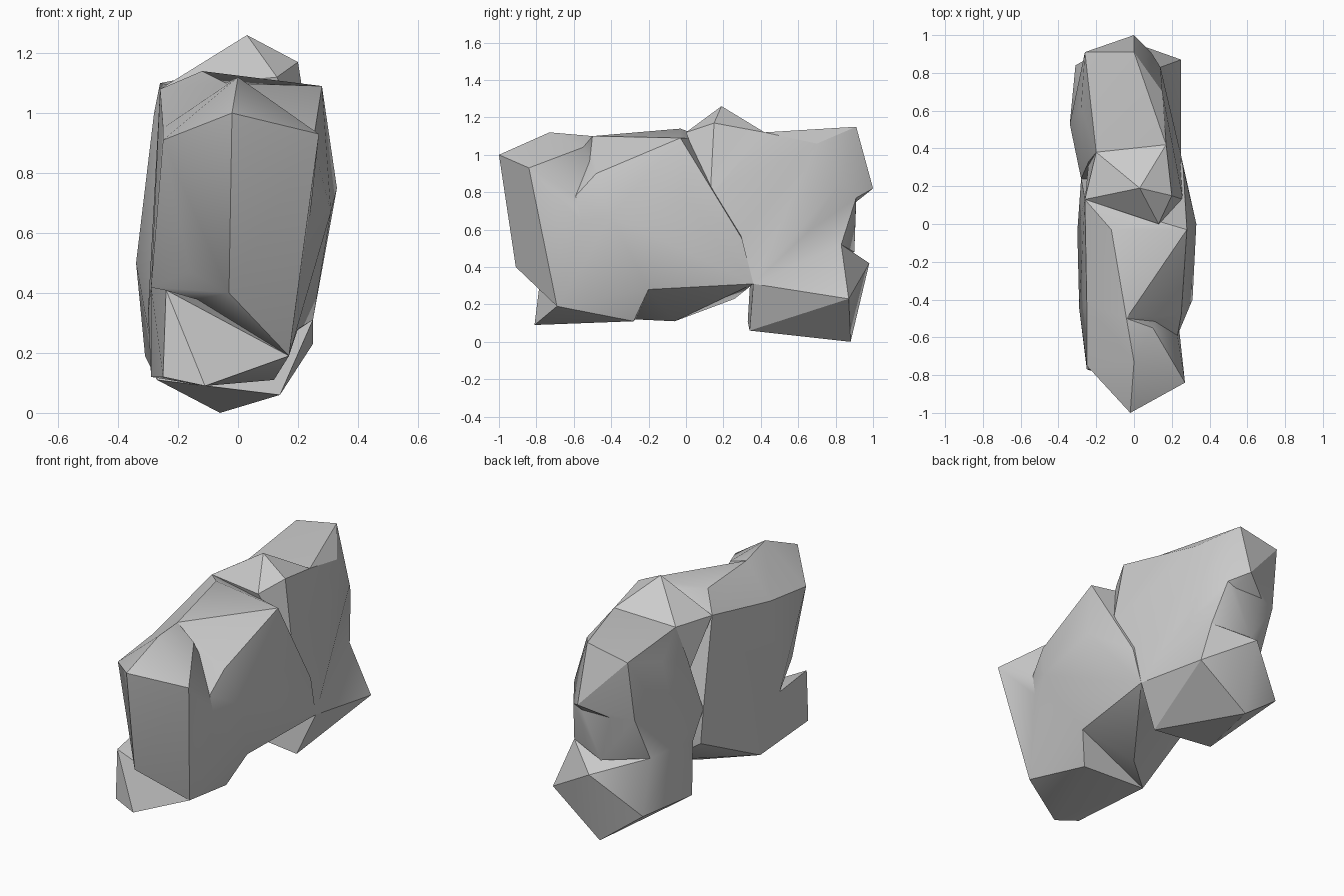
import bpy
import bmesh
import math

cube = bpy.data.objects.get("Cube")
if cube:
    bpy.data.objects.remove(cube, do_unlink=True)

# Single stone colour
stone = bpy.data.materials.new("stone_grey")
stone.use_nodes = True
stone_colour = (0.6, 0.6, 0.6, 1)
stone.diffuse_color = stone_colour
stone.node_tree.nodes["Principled BSDF"].inputs["Base Color"].default_value = stone_colour


def chunk(name, corners):
    """Make one faceted chunk of stone as the convex hull of its corners."""
    bm = bmesh.new()
    for corner in corners:
        bm.verts.new(corner)
    hull = bmesh.ops.convex_hull(bm, input=bm.verts[:])
    unused = {v for v in hull["geom_interior"] + hull["geom_unused"]
              if isinstance(v, bmesh.types.BMVert)}
    bmesh.ops.delete(bm, geom=list(unused), context="VERTS")
    bmesh.ops.recalc_face_normals(bm, faces=bm.faces[:])
    mesh = bpy.data.meshes.new(name)
    bm.to_mesh(mesh)
    bm.free()
    mesh.materials.append(stone)
    part = bpy.data.objects.new(name, mesh)
    bpy.context.collection.objects.link(part)
    return part


# Corners shared by neighbouring chunks
front_toe = (.17, -.69, .19)
left_notch = (.23, -.59, .78)
left_bulge = (.31, -.4, .67)
right_shelf = (-.29, -.45, .42)
front_overhang = (-.24, -.77, .41)
right_shoulder = (-.25, -.42, .95)
right_saddle = (-.26, .13, 1.08)
left_saddle = (.26, .13, .79)
left_haunch = (.25, .36, .31)
front_belly = (.12, -.28, .11)
left_belly = (.2, -.2, .28)
right_belly = (-.29, -.27, .12)
right_groove = (-.28, .24, .58)
right_haunch = (-.29, .35, .44)
crest_left = (.17, .42, 1.12)
crest_right = (-.2, .38, 1.09)
rear_flank = (-.34, .53, .5)
rear_corner = (-.28, .73, .48)
rear_notch = (.14, .83, .52)
lip_left = (.09, .91, .77)
lip_right = (-.15, .91, .75)
rear_edge = (-.27, .86, .75)

# Middle of the boulder
boulder = chunk("boulder", [
    (-.04, -.5, 1.1), (.25, -.48, .9), (.28, -.03, 1.09), (-.12, -.03, 1.14),
    right_saddle, right_shoulder, (.33, 0, .75), left_bulge,
    left_notch, left_belly, right_belly, (-.05, -.06, .11),
    (-.3, -.04, .34), right_shelf, (-.05, .26, .23), left_haunch,
    (.26, .3, .55), (-.27, .25, .38), right_groove, left_saddle])

# Pointed front with its overhang
front_point = chunk("front_point", [
    (-.02, -1, 1), (.27, -.84, .93), (0, -.73, 1.12), (-.25, -.75, .91),
    (-.03, -.91, .4), (-.16, -.75, .47), front_toe, left_notch, left_belly,
    (.1, -.55, 1.04), (-.04, -.5, 1.1), right_shoulder, right_shelf])

# Ledge below the overhang
front_ledge = chunk("front_ledge", [
    front_overhang, (-.11, -.81, .09), front_toe, (-.25, -.77, .12),
    right_belly, front_belly, left_belly, right_shelf])

# Lower left cheek joining the ledge to the side
left_cheek = chunk("left_cheek", [
    front_toe, front_belly, left_belly, left_bulge, left_notch,
    (0, -.5, .4)])

# Peak on top
crest = chunk("crest", [
    (.03, .19, 1.26), (.2, .15, 1.17), (.13, 0, 1.12), right_saddle,
    crest_left, crest_right, left_saddle, (-.24, .33, .8), (0, .2, .6)])

# Upper rear mass
rear_block = chunk("rear_block", [
    crest_left, crest_right, (-.14, .58, 1.1), (.15, .7, 1.06),
    (0, .91, 1.15), (-.26, .91, 1.1), (.14, .83, .86), (0, 1, .82),
    rear_edge, (-.28, .62, 1), lip_left, lip_right, rear_flank,
    left_saddle, left_haunch, (-.24, .33, .9), right_groove, (.26, .1, .5)])

# Recessed wall between the upper rear and the foot
rear_recess = chunk("rear_recess", [
    lip_left, lip_right, rear_edge, rear_notch, (-.08, .9, .48),
    rear_corner, rear_flank, right_groove, right_haunch,
    left_haunch, left_saddle])

# Lower rear foot
rear_foot = chunk("rear_foot", [
    (-.06, .88, 0), (.14, .34, .06), left_haunch, (.25, .87, .23),
    (-.06, .98, .42), (-.31, .84, .19), rear_corner, rear_flank,
    (-.27, .33, .11), right_haunch, rear_notch])

# Fuse the chunks into one solid rock
bpy.ops.object.select_all(action="DESELECT")
bpy.context.view_layer.objects.active = boulder
boulder.select_set(True)
for part in (front_point, front_ledge, left_cheek, crest,
             rear_block, rear_recess, rear_foot):
    union = boulder.modifiers.new("fuse_" + part.name, "BOOLEAN")
    union.operation = "UNION"
    union.solver = "EXACT"
    union.object = part
    bpy.ops.object.modifier_apply(modifier=union.name)
    bpy.data.objects.remove(part, do_unlink=True)

bpy.ops.object.shade_smooth_by_angle(angle=math.radians(30))
